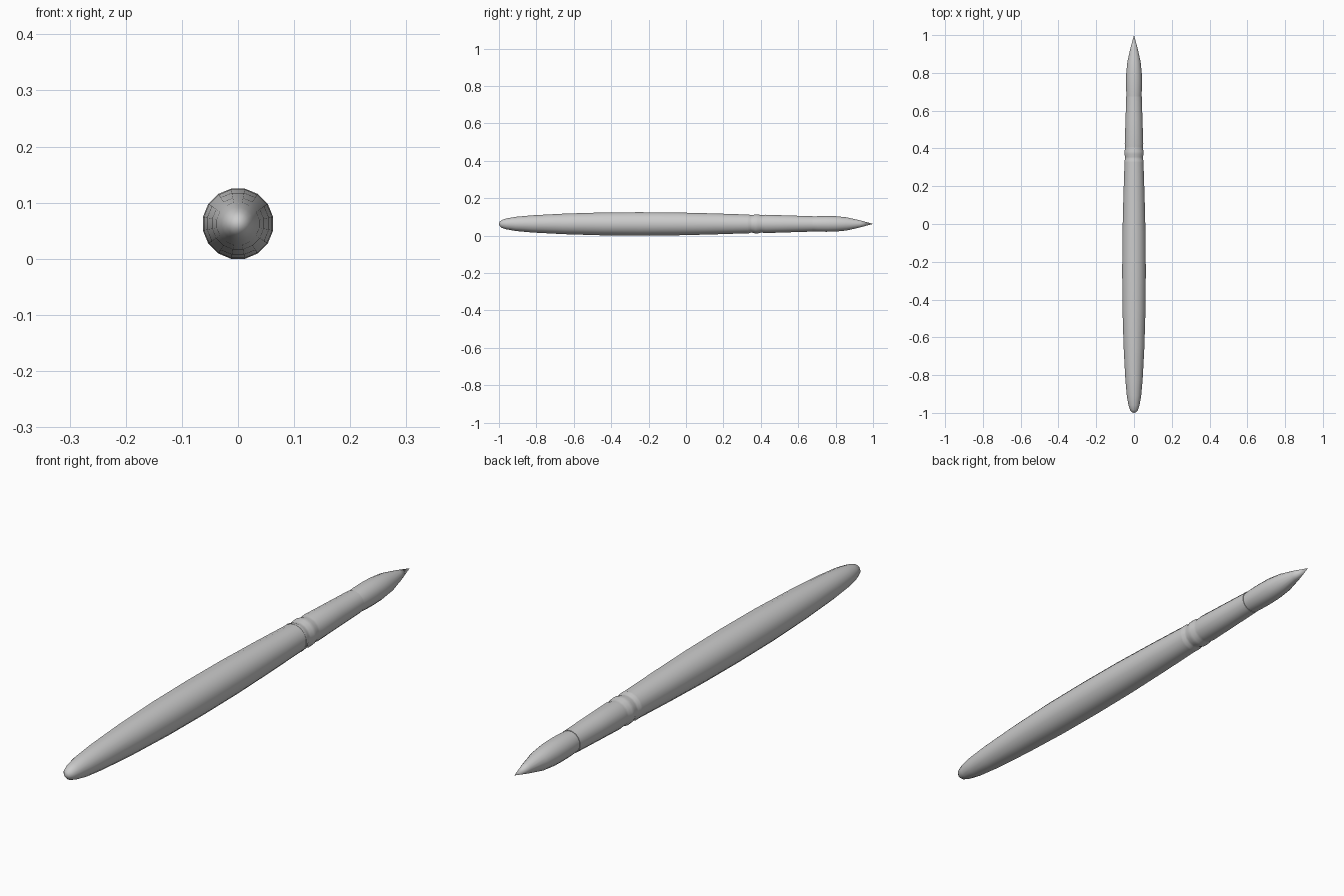
import bpy, bmesh, math

cube = bpy.data.objects.get("Cube")
if cube:
    bpy.data.objects.remove(cube, do_unlink=True)

SIDES = 16
AXIS_Z = 0.0625

grey = bpy.data.materials.new("plain_grey")
grey.use_nodes = True
grey.diffuse_color = (0.6, 0.6, 0.6, 1)
grey.node_tree.nodes["Principled BSDF"].inputs["Base Color"].default_value = (0.6, 0.6, 0.6, 1)


def turned(name, profile):
    """Turn a (y, radius) profile around the long axis; zero radius makes a point."""
    bm = bmesh.new()
    rings = []
    for y, r in profile:
        r /= math.cos(math.pi / SIDES)
        count = SIDES if r > 0 else 1
        angles = [(i + 0.5) * math.tau / SIDES for i in range(count)]
        rings.append([bm.verts.new((r * math.cos(a), y, AXIS_Z + r * math.sin(a))) for a in angles])
    for a, b in zip(rings, rings[1:]):
        for i in range(SIDES):
            j = (i + 1) % SIDES
            corners = [a[i % len(a)], a[j % len(a)], b[j % len(b)], b[i % len(b)]]
            bm.faces.new(list(dict.fromkeys(corners)))
    # close any open ends
    for ring in (rings[0], rings[-1]):
        if len(ring) > 1:
            bm.faces.new(ring)
    bmesh.ops.recalc_face_normals(bm, faces=bm.faces)
    mesh = bpy.data.meshes.new(name)
    bm.to_mesh(mesh)
    bm.free()
    mesh.materials.append(grey)
    obj = bpy.data.objects.new(name, mesh)
    bpy.context.collection.objects.link(obj)
    bpy.ops.object.select_all(action="DESELECT")
    obj.select_set(True)
    bpy.context.view_layer.objects.active = obj
    bpy.ops.object.shade_smooth_by_angle(angle=math.radians(50))
    return obj


# Long wooden handle with a rounded butt
turned("handle", [(-1, 0), (-0.997, 0.011), (-0.985, 0.021), (-0.96, 0.029), (-0.91, 0.038),
                  (-0.82, 0.046), (-0.65, 0.055), (-0.45, 0.061), (-0.25, 0.0625),
                  (-0.05, 0.061), (0.15, 0.056), (0.33, 0.050)])

# Metal sleeve with two crimped grooves
turned("ferrule", [(0.325, 0.051), (0.335, 0.051), (0.345, 0.047), (0.355, 0.047),
                   (0.37, 0.051), (0.385, 0.051), (0.40, 0.047), (0.41, 0.047),
                   (0.425, 0.049), (0.55, 0.045), (0.675, 0.041)])

# Pointed bristle tuft
turned("bristles", [(0.66, 0.038), (0.70, 0.041), (0.75, 0.042), (0.80, 0.041),
                    (0.86, 0.035), (0.93, 0.019), (1, 0)])
